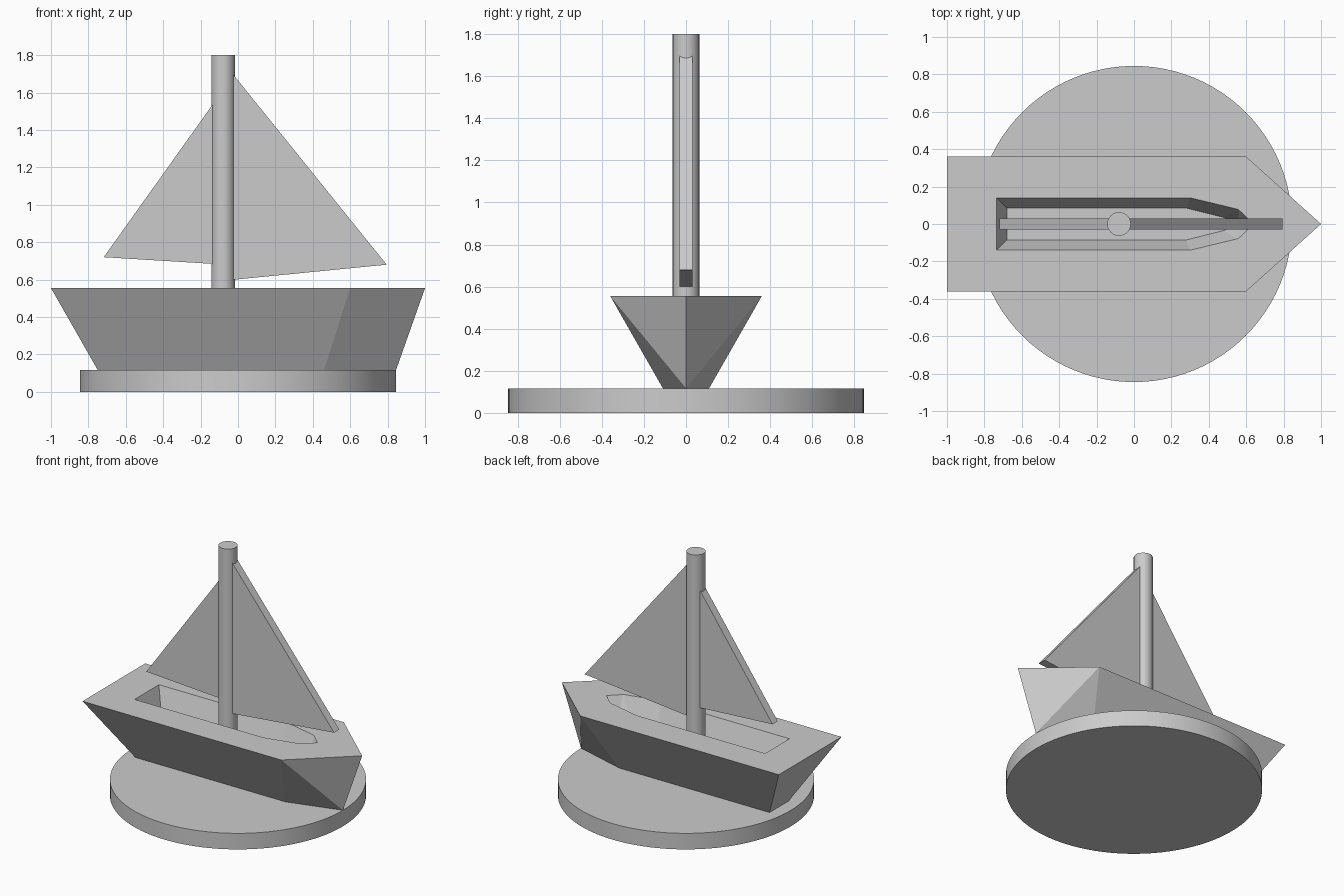
import bpy
import bmesh
import math

cube = bpy.data.objects.get("Cube")
if cube:
    bpy.data.objects.remove(cube, do_unlink=True)

GREY = (0.6, 0.6, 0.6, 1.0)
grey = bpy.data.materials.new("plain_grey")
grey.use_nodes = True
grey.diffuse_color = GREY
grey.node_tree.nodes["Principled BSDF"].inputs["Base Color"].default_value = GREY

BASE_TOP, DECK, MAST_TOP = 0.117, 0.555, 1.8
FLOOR = DECK - 0.15
MAST_X = -0.08


def finish(name, bm):
    """Turn a bmesh into a named grey object."""
    bmesh.ops.recalc_face_normals(bm, faces=bm.faces)
    mesh = bpy.data.meshes.new(name)
    bm.to_mesh(mesh)
    bm.free()
    mesh.materials.append(grey)
    obj = bpy.data.objects.new(name, mesh)
    bpy.context.collection.objects.link(obj)
    return obj


def select_only(obj):
    bpy.ops.object.select_all(action='DESELECT')
    obj.select_set(True)
    bpy.context.view_layer.objects.active = obj


def cylinder(name, x, radius, bottom, top, sides):
    bm = bmesh.new()
    bmesh.ops.create_cone(bm, cap_ends=True, segments=sides, radius1=radius,
                          radius2=radius, depth=top - bottom)
    bmesh.ops.translate(bm, verts=bm.verts, vec=(x, 0, (bottom + top) / 2))
    obj = finish(name, bm)
    select_only(obj)
    bpy.ops.object.shade_smooth_by_angle(angle=math.radians(35))
    return obj


def outline(half):
    """Mirror a half outline, running from stern to bow tip, across y = 0."""
    return half + [(x, -y) for x, y in reversed(half[:-1])]


def loft(name, lower, low_z, upper, high_z):
    """Join two matching outlines; walls that are not flat are split."""
    bm = bmesh.new()
    low = [bm.verts.new((x, y, low_z)) for x, y in outline(lower)]
    high = [bm.verts.new((x, y, high_z)) for x, y in outline(upper)]
    bm.faces.new(low)
    bm.faces.new(high)
    count, tip = len(low), len(lower) - 1
    for i in range(count):
        j = (i + 1) % count
        if j == tip:
            bm.faces.new((low[i], low[j], high[i]))
            bm.faces.new((low[j], high[j], high[i]))
        elif i == tip:
            bm.faces.new((low[i], low[j], high[j]))
            bm.faces.new((low[i], high[j], high[i]))
        else:
            bm.faces.new((low[i], low[j], high[j], high[i]))
    return finish(name, bm)


def sail(name, corners, half_thickness=0.03):
    bm = bmesh.new()
    face = bm.faces.new([bm.verts.new((x, -half_thickness, z)) for x, z in corners])
    moved = bmesh.ops.extrude_face_region(bm, geom=[face])["geom"]
    verts = [v for v in moved if isinstance(v, bmesh.types.BMVert)]
    bmesh.ops.translate(bm, verts=verts, vec=(0, 2 * half_thickness, 0))
    return finish(name, bm)


# Round display base
cylinder("base_disc", 0, 0.845, 0, BASE_TOP, 96)

# Hull with a flared stern and pointed bow
hull = loft("hull", [(-0.75, 0.11), (0.46, 0.11), (0.845, 0)], BASE_TOP,
            [(-1, 0.36), (0.6, 0.36), (1, 0)], DECK)

# Cockpit well with sloping walls, cut into the deck
FLOOR_LINE = [(-0.68, 0.085), (0.28, 0.085), (0.48, 0.035), (0.55, 0)]
RIM_LINE = [(-0.735, 0.14), (0.3, 0.14), (0.55, 0.08), (0.64, 0)]
OVER = 0.2  # the cutter walls continue this far past the rim, in wall heights
above = [(rx + (rx - fx) * OVER, ry + (ry - fy) * OVER)
         for (fx, fy), (rx, ry) in zip(FLOOR_LINE, RIM_LINE)]
cutter = loft("cockpit_cutter", FLOOR_LINE, FLOOR, above,
              DECK + (DECK - FLOOR) * OVER)
cutter.hide_render = True
cut = hull.modifiers.new("cockpit", 'BOOLEAN')
cut.operation = 'DIFFERENCE'
cut.solver = 'EXACT'
cut.object = cutter
select_only(hull)
bpy.ops.object.modifier_apply(modifier=cut.name)
bpy.data.objects.remove(cutter, do_unlink=True)

# Mast standing on the cockpit floor
cylinder("mast", MAST_X, 0.063, FLOOR, MAST_TOP, 48)

# Sails, with their inner edges buried in the mast
sail("fore_sail", [(-0.05, 1.727), (0.795, 0.68), (-0.05, 0.597)])
sail("aft_sail", [(-0.11, 1.572), (-0.718, 0.72), (-0.11, 0.683)])
